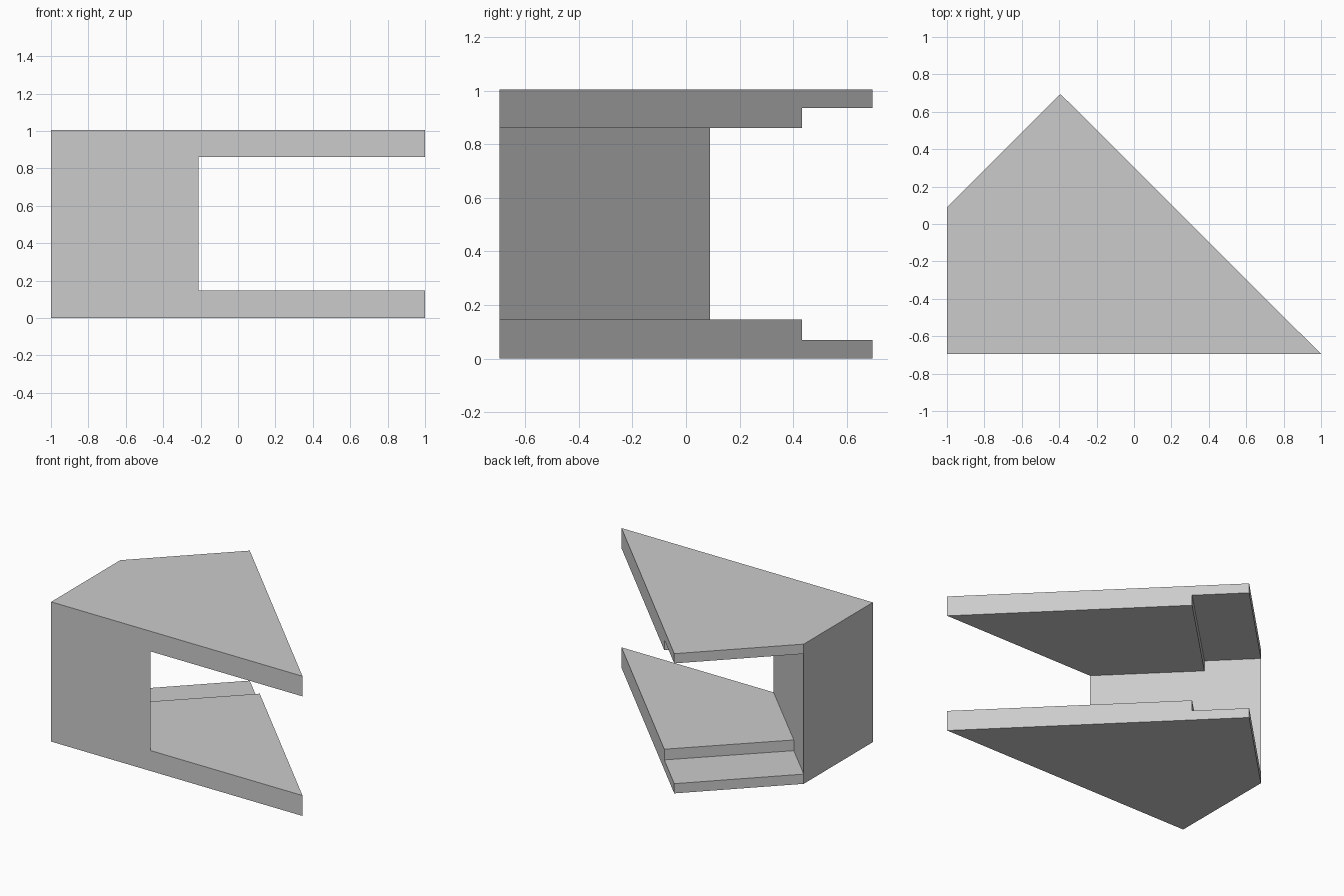
import bpy
import bmesh
from mathutils import Vector

cube = bpy.data.objects.get("Cube")
if cube:
    bpy.data.objects.remove(cube, do_unlink=True)

# Flat grey
grey = bpy.data.materials.new("plain_grey")
grey.use_nodes = True
colour = (0.6, 0.6, 0.6, 1.0)
grey.diffuse_color = colour
grey.node_tree.nodes["Principled BSDF"].inputs["Base Color"].default_value = colour

# Plan corners
HALF = 0.695
front_left = Vector((-1.0, -HALF))
front_tip = Vector((1.0, -HALF))
back_tip = Vector((-0.393, HALF))
side_corner = Vector((-1.0, 0.09))
wall_front = Vector((-0.21, -HALF))
wall_step = wall_front.lerp(side_corner, 0.67)
edge_step = back_tip.lerp(front_tip, 0.189)

# Plan regions and the height bands that are solid in each
heights = [0.0, 0.07, 0.147, 0.86, 0.935, 1.005]
wall = [front_left, wall_front, wall_step, side_corner]
jaw = [wall_front, front_tip, edge_step, wall_step]
lip = [wall_step, edge_step, back_tip, side_corner]
regions = [(wall, range(5)), (jaw, (0, 1, 3, 4)), (lip, (0, 4))]


def add_prism(bm, outline, low, high):
    """Closed upright prism over a plan outline."""
    bottom = [bm.verts.new((p.x, p.y, low)) for p in outline]
    top = [bm.verts.new((p.x, p.y, high)) for p in outline]
    bm.faces.new(bottom[::-1])
    bm.faces.new(top)
    n = len(outline)
    for i in range(n):
        j = (i + 1) % n
        bm.faces.new((bottom[i], bottom[j], top[j], top[i]))


bm = bmesh.new()
for outline, bands in regions:
    for band in bands:
        add_prism(bm, outline, heights[band], heights[band + 1])

# Drop the paired faces where prisms touch, leaving one outer skin
groups = {}
for face in bm.faces:
    c = face.calc_center_median()
    groups.setdefault(tuple(round(v, 4) for v in c), []).append(face)
inner = [f for pair in groups.values() if len(pair) > 1 for f in pair]
bmesh.ops.delete(bm, geom=inner, context='FACES')
bmesh.ops.remove_doubles(bm, verts=bm.verts[:], dist=0.0005)
bmesh.ops.dissolve_limit(bm, angle_limit=0.01, verts=bm.verts[:], edges=bm.edges[:])
bmesh.ops.recalc_face_normals(bm, faces=bm.faces[:])

# Slotted block
mesh = bpy.data.meshes.new("slotted_block")
bm.to_mesh(mesh)
bm.free()
mesh.materials.append(grey)
block = bpy.data.objects.new("slotted_block", mesh)
bpy.context.scene.collection.objects.link(block)
